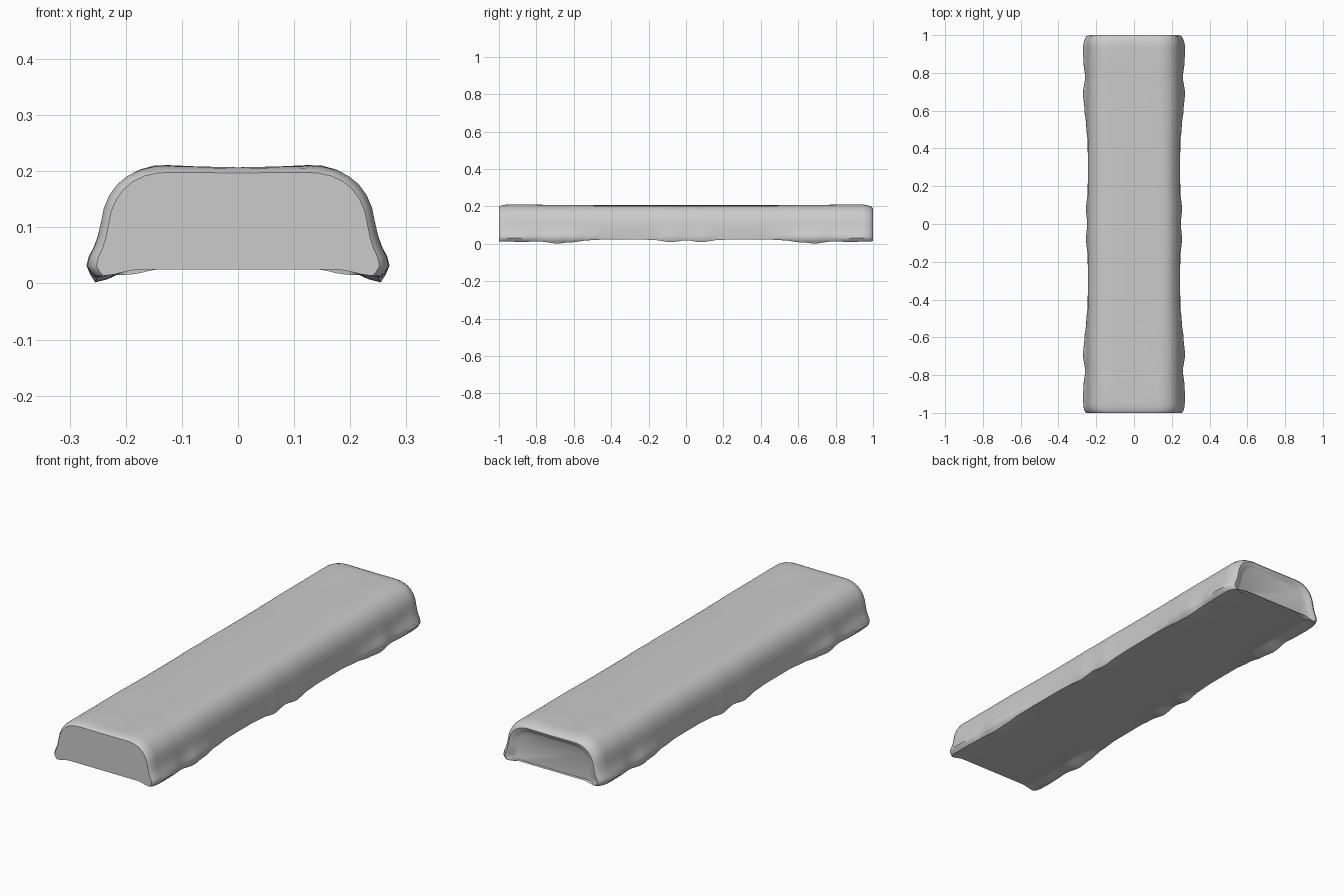
import bpy, bmesh, math

if "Cube" in bpy.data.objects:
    bpy.data.objects.remove(bpy.data.objects["Cube"])

BASE = 0.025   # height of the flat underside

# (|y|, flare of lower edge, depth of drip, rise of top rim)
KEYS = [(0.0, .005, .006, 0), (0.08, .011, .016, 0), (0.17, .003, .005, 0), (0.25, .001, .001, 0),
        (0.42, .002, .001, 0), (0.52, .010, .006, .001), (0.61, .020, .017, .002), (0.69, .027, .023, .002),
        (0.78, .016, .013, .003), (0.85, .024, .014, .005), (0.91, .027, .014, .005), (1.0, .024, .012, .002)]


def along(y):
    """Smoothly blended flare, drip and rise at a station."""
    a = abs(y)
    for p, q in zip(KEYS, KEYS[1:]):
        if a <= q[0] + 1e-6:
            t = (a - p[0]) / (q[0] - p[0])
            t = t * t * (3 - 2 * t)
            return [p[i] + (q[i] - p[i]) * t for i in (1, 2, 3)]
    return KEYS[-1][1:]


def section(y, k=1.0):
    """Closed outline of the bar at y, shrunk towards the underside by k."""
    f, d, r = along(y)
    w = .004 * min(1, f / .02) - .004
    half = [(.10, BASE), (.19, BASE), (.21, BASE - d * .3), (.232, BASE - d * .75),
            (.243 + f * .42, BASE - d), (.243 + f * .75, BASE + .001 - d * .45), (.243 + f, .032),
            (.243 + f * .85, .048), (.243 + f * .5, .066), (.243 + f * .25, .085),
            (.244 + w, .11), (.239 + w, .135), (.229 + w, .158), (.215 + w, .177),
            (.198 + w, .191), (.175, .201 + r * .4), (.15, .205 + r), (.125, .206 + r), (.07, .207 + r * .3)]
    pts = half + [(0, .207)] + [(-x, z) for x, z in reversed(half)] + [(0, BASE)]
    return [(x * k, y, BASE + (z - BASE) * k) for x, z in pts]


# stations: softly chamfered front, body, rounded back with a recessed end panel
stations = [(-1, -1, .945), (-.995, -.995, .965), (-.985, -.985, .985), (-.965, -.965, 1)]
n = 110
stations += [(-.95 + 1.9 * i / n,) * 2 + (1,) for i in range(n + 1)]
stations += [(.965, .965, .99), (.982, .982, .97), (.994, .994, .94), (1, 1, .90),
             (.998, 1, .86), (.991, 1, .81), (.986, 1, .76)]

bm = bmesh.new()
rings = []
for y, s, k in stations:
    rings.append([bm.verts.new((x, y, z)) for x, _, z in section(s, k)])
for a, b in zip(rings, rings[1:]):
    m = len(a)
    for i in range(m):
        bm.faces.new((a[i], a[(i + 1) % m], b[(i + 1) % m], b[i]))
bm.faces.new(rings[0])
bm.faces.new(list(reversed(rings[-1])))
bmesh.ops.recalc_face_normals(bm, faces=bm.faces)

mesh = bpy.data.meshes.new("coated_bar")
bm.to_mesh(mesh)
bm.free()
bar = bpy.data.objects.new("coated_bar", mesh)
bpy.context.collection.objects.link(bar)
bpy.context.view_layer.objects.active = bar
bar.select_set(True)
bpy.ops.object.shade_smooth_by_angle(angle=math.radians(40))
